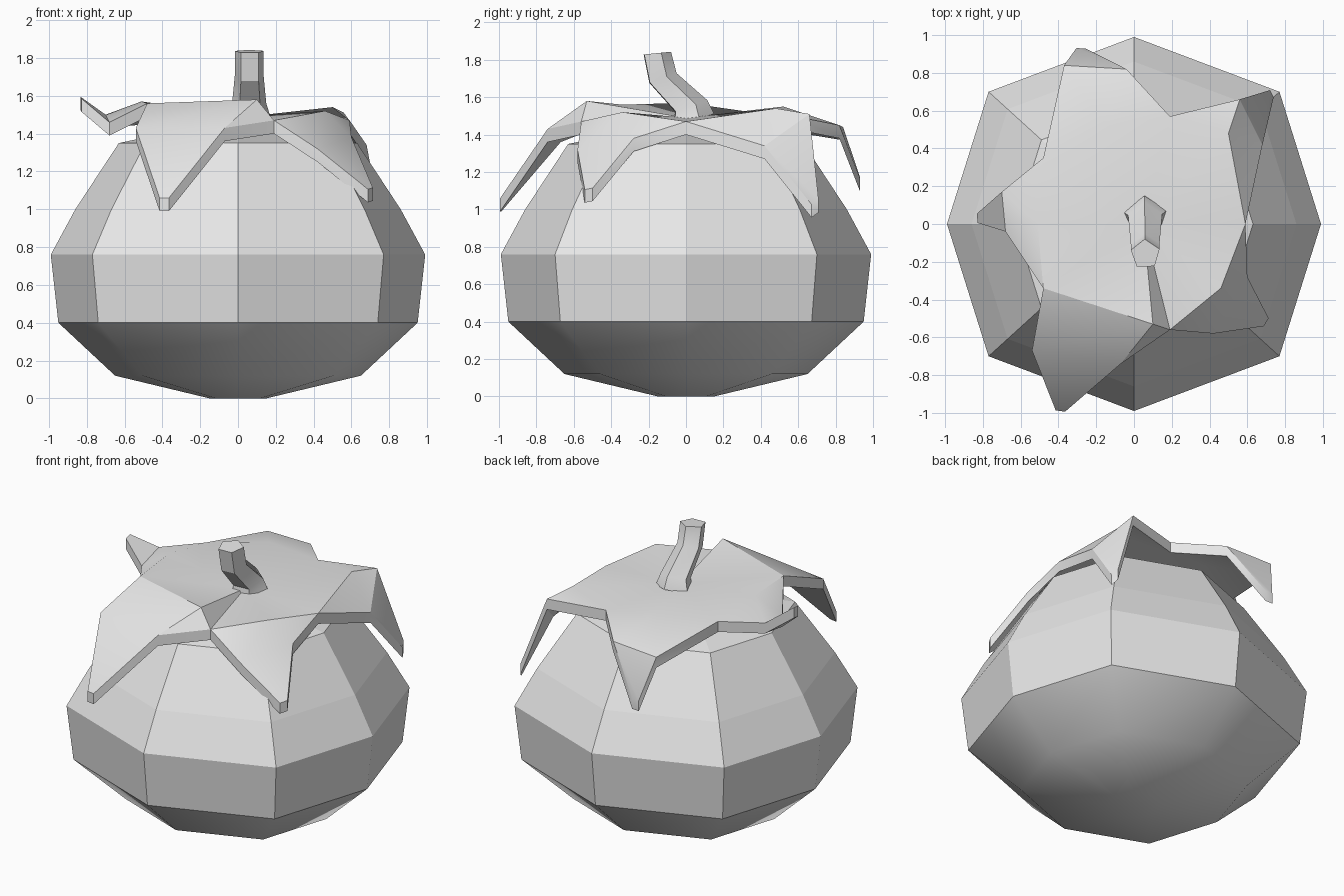
import bpy, bmesh, math
from mathutils import Vector

cube = bpy.data.objects.get("Cube")
if cube:
    bpy.data.objects.remove(cube, do_unlink=True)

grey = bpy.data.materials.new("light_grey")
grey.use_nodes = True
colour = (0.8, 0.8, 0.8, 1)
grey.diffuse_color = colour
grey.node_tree.nodes["Principled BSDF"].inputs["Base Color"].default_value = colour


def finish(bm, name):
    bmesh.ops.recalc_face_normals(bm, faces=bm.faces)
    mesh = bpy.data.meshes.new(name)
    bm.to_mesh(mesh)
    bm.free()
    mesh.materials.append(grey)
    obj = bpy.data.objects.new(name, mesh)
    bpy.context.collection.objects.link(obj)
    return obj


def loft(bm, rings):
    """Skin a list of point rings and cap both ends."""
    loops = [[bm.verts.new(p) for p in ring] for ring in rings]
    n = len(loops[0])
    for low, high in zip(loops, loops[1:]):
        for i in range(n):
            j = (i + 1) % n
            bm.faces.new((low[i], low[j], high[j], high[i]))
    bm.faces.new(loops[0][::-1])
    bm.faces.new(loops[-1])


# Fruit: eight sides, slightly wide on the diagonals
def octagon(radius, z):
    ring = []
    for i in range(8):
        a = i * math.pi / 4
        wide = 1.1 if i % 2 else 1
        ring.append((radius * math.cos(a) * wide, radius * math.sin(a), z))
    return ring


profile = [(0.15, 0), (0.65, 0.12), (0.95, 0.4), (0.99, 0.76),
           (0.86, 1.0), (0.63, 1.35), (0.3, 1.42)]
bm = bmesh.new()
loft(bm, [octagon(r, z) for r, z in profile])
for f in bm.faces:
    f.smooth = f.calc_center_median().z < 0.4
finish(bm, "fruit_body")

# Leafy cap: five leaves around a hub, each with ridge, two shoulders and a tip
hub = (0.05, 0, 1.49)
notches = [(0.59, 0, 1.47), (0.19, 0.57, 1.5), (-0.48, 0.35, 1.52),
           (-0.48, -0.34, 1.56), (0.19, -0.56, 1.47)]
# ridge, first shoulder, tip, second shoulder
leaves = [
    ((0.5, 0.48, 1.54), (0.68, 0.42, 1.34), (0.73, 0.69, 1.04), (0.56, 0.66, 1.51)),
    ((-0.14, 0.52, 1.55), (-0.04, 0.82, 1.45), (-0.28, 0.93, 1.17), (-0.37, 0.84, 1.44)),
    ((-0.51, 0, 1.57), (-0.7, 0.17, 1.5), (-0.83, 0.03, 1.59), (-0.68, -0.04, 1.46)),
    ((0.1, -0.53, 1.58), (-0.54, -0.67, 1.43), (-0.39, -0.99, 1.06), (-0.07, -0.74, 1.43)),
    ((0.46, -0.34, 1.52), (0.42, -0.58, 1.32), (0.7, -0.52, 1.11), (0.6, -0.28, 1.38)),
]
bm = bmesh.new()
centre = bm.verts.new(hub)
rim = [bm.verts.new(p) for p in notches]
for i, (ridge, s1, tip, s2) in enumerate(leaves):
    a, b = rim[i], rim[(i + 1) % 5]
    # a blunt tip runs parallel to the line between the shoulders
    side = (Vector(s2) - Vector(s1)).normalized() * 0.025
    m, v1, v2 = (bm.verts.new(p) for p in (ridge, s1, s2))
    t1, t2 = bm.verts.new(Vector(tip) - side), bm.verts.new(Vector(tip) + side)
    if (Vector(s1) - a.co).length > (Vector(s2) - a.co).length:
        v1, v2, t1, t2 = v2, v1, t2, t1
    for face in ((centre, a, m), (centre, m, b), (a, v1, m),
                 (m, v1, v2), (m, v2, b), (v1, t1, t2), (v1, t2, v2)):
        bm.faces.new(face)
# give the sheet a straight drop in thickness
lower = bmesh.ops.extrude_face_region(bm, geom=bm.faces[:], use_keep_orig=True)
for v in lower["geom"]:
    if isinstance(v, bmesh.types.BMVert):
        v.co.z -= 0.07
cap = finish(bm, "leaf_cap")

# Bent stem with five sides
bm = bmesh.new()
path = [(0.03, 1.47, 0.12), (0.02, 1.55, 0.095), (-0.13, 1.7, 0.08), (-0.16, 1.835, 0.08)]
rings = []
for y, z, r in path:
    ring = []
    for i in range(5):
        a = math.radians(72 * i + 20)
        dy = r * math.sin(a)
        tilt = 0.1 if z > 1.8 else 0.35
        ring.append((0.06 + r * math.cos(a), y + dy, z + tilt * dy))
    rings.append(ring)
loft(bm, rings)
stem = finish(bm, "stem")

for obj in (cap, stem):
    bpy.ops.object.select_all(action="DESELECT")
    obj.select_set(True)
    bpy.context.view_layer.objects.active = obj
    bpy.ops.object.shade_smooth_by_angle(angle=math.radians(30))
